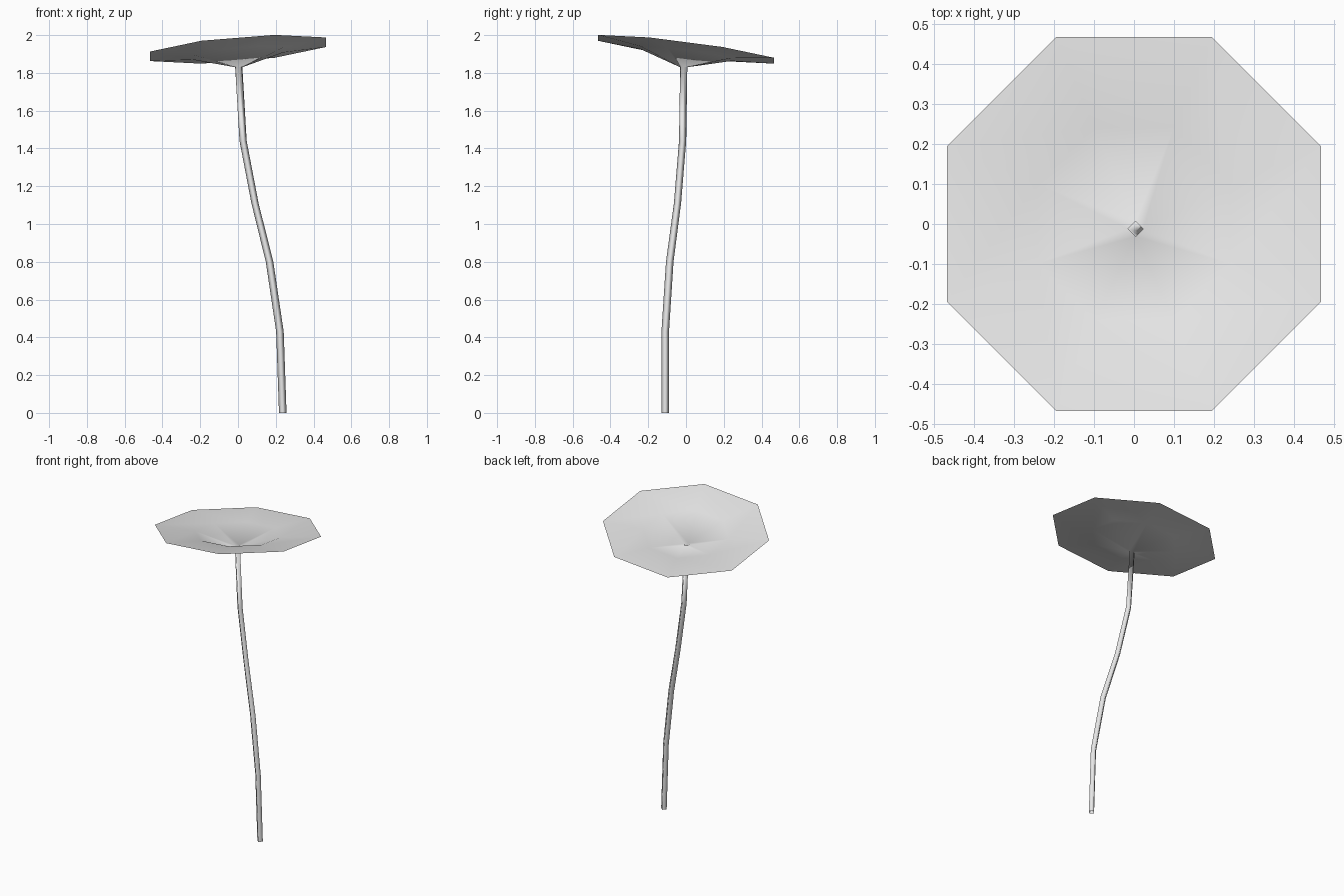
import bpy, bmesh, math

if "Cube" in bpy.data.objects:
    bpy.data.objects.remove(bpy.data.objects["Cube"])

grey = bpy.data.materials.new("pale_grey")
grey.diffuse_color = (0.8, 0.8, 0.8, 1)
grey.use_nodes = True
grey.node_tree.nodes["Principled BSDF"].inputs["Base Color"].default_value = grey.diffuse_color

bm = bmesh.new()


def ring(radius, count, start, centre=(0, 0), height=lambda x, y: 0):
    """Regular ring of vertices with a height rule."""
    verts = []
    for i in range(count):
        a = math.radians(start) + i * math.tau / count
        x, y = radius * math.cos(a), radius * math.sin(a)
        verts.append(bm.verts.new((centre[0] + x, centre[1] + y, height(x, y))))
    return verts


def bridge(lower, upper):
    n = len(lower)
    for i in range(n):
        j = (i + 1) % n
        # winding keeps the leaf's upper side as the front
        bm.faces.new((lower[i], upper[i], upper[j], lower[j]))


# leaf: tilted octagon with a gently sunken inner octagon
def tilt(x, y):
    return 1.925 + 0.08 * x - 0.13 * y


rim = ring(0.505, 8, 22.5, height=tilt)
inner = ring(0.26, 8, 22.5, height=lambda x, y: tilt(x, y) - 0.023)
bridge(inner, rim)

# stem: square tube through bent path points (x, y, z, radius)
path = [(0.237, -0.11, 0.0, 0.020), (0.222, -0.11, 0.43, 0.020),
        (0.167, -0.086, 0.80, 0.020), (0.09, -0.045, 1.11, 0.019),
        (0.027, -0.018, 1.44, 0.019), (0.004, -0.012, 1.83, 0.019)]
rings = [ring(r, 4, 0, (x, y), lambda *_, z=z: z) for x, y, z, r in path]
for low, high in zip(rings, rings[1:]):
    bridge(high, low)

# funnel: inner octagon fanned down onto the stem top
top = rings[-1]                              # east, north, west, south
owner = [0, 1, 1, 2, 3, 3, 3, 0]             # stem corner for each octagon side
for i in range(8):
    c, d = owner[i], owner[(i + 1) % 8]
    j = (i + 1) % 8
    bm.faces.new((top[c], inner[i], inner[j]))
    if c != d:
        bm.faces.new((top[c], inner[j], top[d]))

mesh = bpy.data.meshes.new("leaf_and_stem")
bm.to_mesh(mesh)
bm.free()
mesh.shade_smooth()
mesh.materials.append(grey)
plant = bpy.data.objects.new("leaf_and_stem", mesh)
bpy.context.collection.objects.link(plant)
